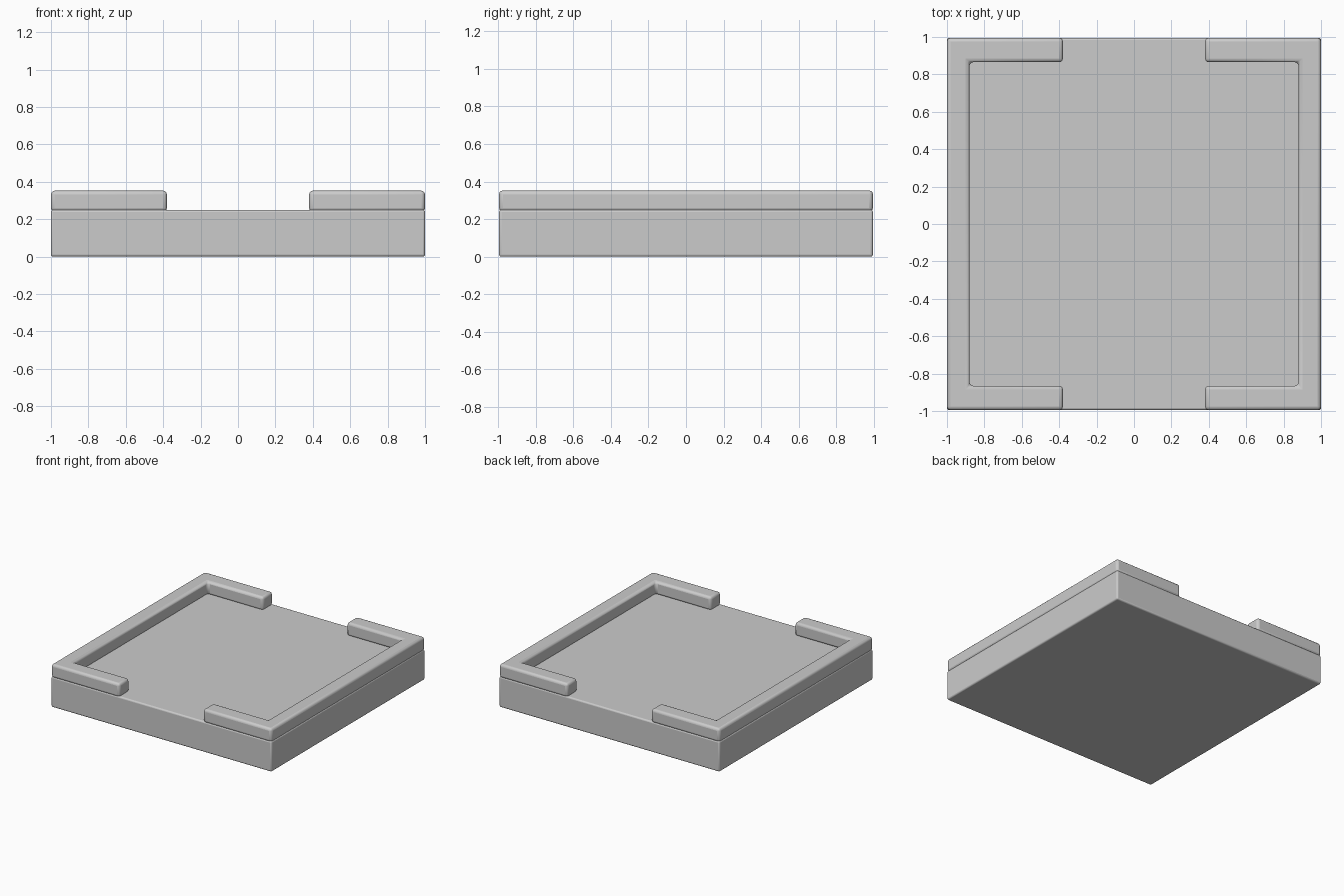
import bpy, bmesh

if "Cube" in bpy.data.objects:
    bpy.data.objects.remove(bpy.data.objects["Cube"])

Y = 0.995  # half depth of the tray


def prism(name, outline, z0, z1, bevel, mirror=False):
    """Extrude a plan outline upward, round its edges, optionally mirror in x."""
    bm = bmesh.new()
    face = bm.faces.new([bm.verts.new((x, y, z0)) for x, y in outline])
    top = bmesh.ops.extrude_face_region(bm, geom=[face])["geom"]
    verts = [g for g in top if isinstance(g, bmesh.types.BMVert)]
    bmesh.ops.translate(bm, vec=(0, 0, z1 - z0), verts=verts)
    bmesh.ops.recalc_face_normals(bm, faces=bm.faces)
    mesh = bpy.data.meshes.new(name)
    bm.to_mesh(mesh)
    bm.free()
    obj = bpy.data.objects.new(name, mesh)
    bpy.context.collection.objects.link(obj)
    mod = obj.modifiers.new("rounded_edges", "BEVEL")
    mod.width = bevel
    mod.segments = 3
    if mirror:
        obj.modifiers.new("other_side", "MIRROR").use_axis = (True, False, False)
    bpy.ops.object.select_all(action="DESELECT")
    obj.select_set(True)
    bpy.context.view_layer.objects.active = obj
    bpy.ops.object.shade_smooth_by_angle()
    return obj


# Solid slab
prism("base_slab", [(-1, -Y), (1, -Y), (1, Y), (-1, Y)], 0.0, 0.25, 0.012)

# Bracket-shaped raised rim on each side, open at front and back
rim = [(1, -Y), (1, Y), (0.38, Y), (0.38, 0.865),
       (0.88, 0.865), (0.88, -0.865), (0.38, -0.865), (0.38, -Y)]
prism("side_rim", rim, 0.24, 0.352, 0.02, mirror=True)
